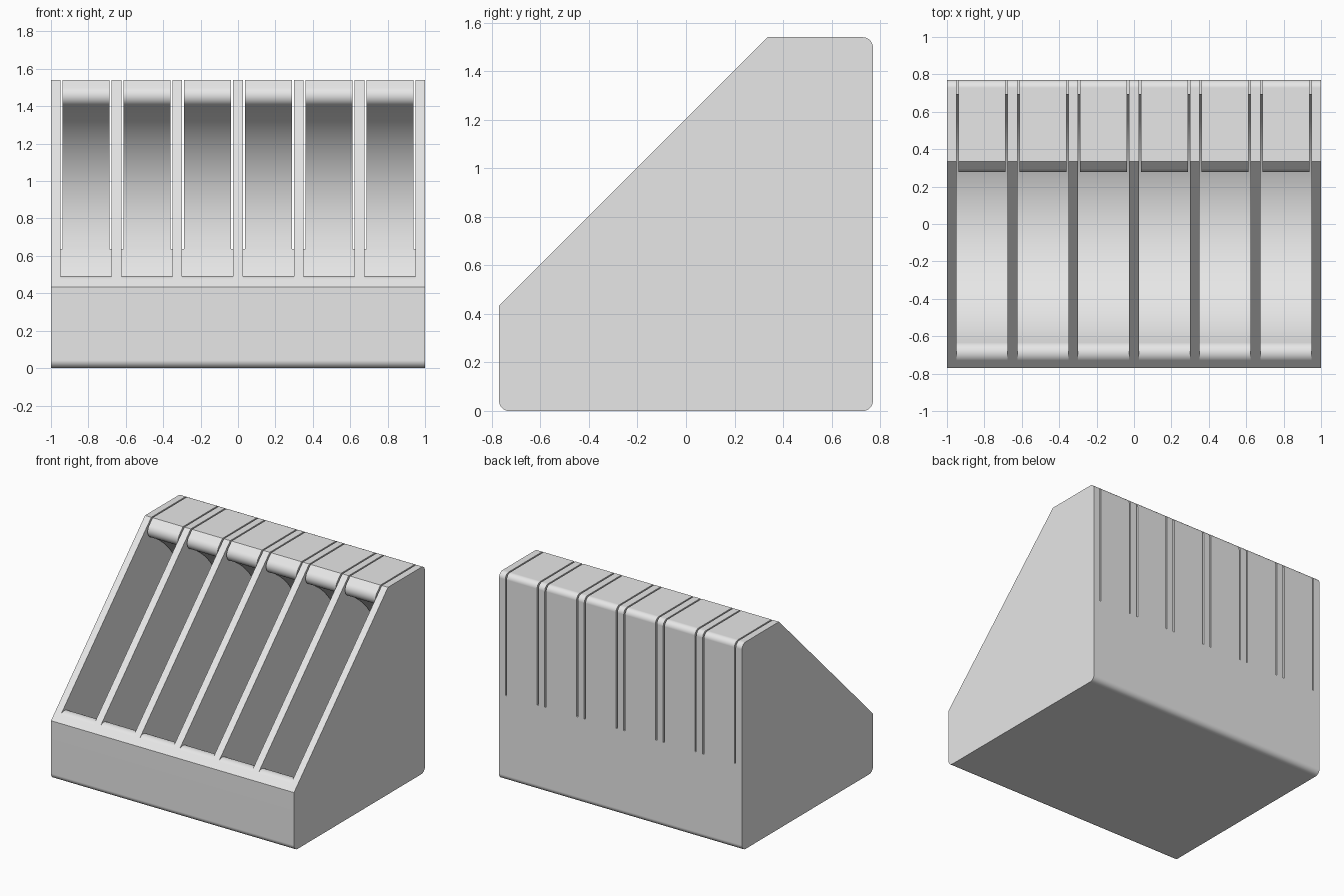
import bpy
import bmesh
from math import atan2, cos, pi, radians, sin, sqrt

if "Cube" in bpy.data.objects:
    bpy.data.objects.remove(bpy.data.objects["Cube"], do_unlink=True)

# Main sizes
DEPTH, HEIGHT = 0.77, 1.54           # half depth, full height
SLOPE = 1.205                        # slope plane is z = y + SLOPE
AXIS_Z, RADIUS = 0.77, 0.706         # round pocket
LIP = 0.059                          # rounded mouth edge
PITCH, HALF_BAY = 0.325, 0.136
SLIT, SLIT_Z = 0.0107, 0.636
bays = [(i - 2.5) * PITCH for i in range(6)]


def arc(cy, cz, r, start, end, steps):
    """Points along an arc, angles in radians."""
    angles = [start + (end - start) * i / steps for i in range(steps + 1)]
    return [(cy + r * cos(a), cz + r * sin(a)) for a in angles]


def add_prism(bm, profile, x0, x1):
    """Extrude a (y, z) profile from x0 to x1."""
    left = [bm.verts.new((x0, y, z)) for y, z in profile]
    right = [bm.verts.new((x1, y, z)) for y, z in profile]
    bm.faces.new(left)
    bm.faces.new(right[::-1])
    for i in range(len(profile)):
        j = (i + 1) % len(profile)
        bm.faces.new((left[j], left[i], right[i], right[j]))


def make_object(name, prisms):
    bm = bmesh.new()
    for profile, x0, x1 in prisms:
        add_prism(bm, profile, x0, x1)
    bmesh.ops.recalc_face_normals(bm, faces=bm.faces)
    mesh = bpy.data.meshes.new(name)
    bm.to_mesh(mesh)
    bm.free()
    obj = bpy.data.objects.new(name, mesh)
    bpy.context.collection.objects.link(obj)
    return obj


# Sloped body with rounded bottom and rear corners
R = 0.042
body_profile = (
    [(DEPTH * -1, SLOPE - DEPTH)]
    + arc(R - DEPTH, R, R, pi, 1.5 * pi, 8)
    + arc(DEPTH - R, R, R, -pi / 2, 0, 8)
    + arc(DEPTH - R, HEIGHT - R, R, 0, pi / 2, 8)
    + [(HEIGHT - SLOPE, HEIGHT)]
)
holder = make_object("holder_body", [(body_profile, -1, 1)])

# Round pocket profile, drawn along and across the slope, then turned 45 degrees
d = (SLOPE - AXIS_Z) / sqrt(2)
s = sqrt((RADIUS + LIP) ** 2 - (d - LIP) ** 2)
phi = atan2(d - LIP, s)
upper_lip = arc(s, d - LIP, LIP, pi / 2, pi + phi, 10)
bowl = arc(0, 0, RADIUS, phi, -pi - phi, 64)
lower_lip = [(-a, b) for a, b in reversed(upper_lip)]
local = [(s, d + 0.2)] + upper_lip + bowl[1:-1] + lower_lip + [(-s, d + 0.2)]
pocket_profile = [((a - b) / sqrt(2), AXIS_Z + (a + b) / sqrt(2)) for a, b in local]
pockets = make_object(
    "pocket_cutter", [(pocket_profile, x - HALF_BAY, x + HALF_BAY) for x in bays])

# Narrow slits beside each pocket, open at the top and the back
slit_profile = [(0, SLIT_Z), (1, SLIT_Z), (1, 2), (0, 2)]
slit_prisms = []
for x in bays:
    slit_prisms.append((slit_profile, x - HALF_BAY, x - HALF_BAY + SLIT))
    slit_prisms.append((slit_profile, x + HALF_BAY - SLIT, x + HALF_BAY))
slits = make_object("slit_cutter", slit_prisms)

# Cut the body, keep the result and drop the cutters
for cutter in (pockets, slits):
    cutter.hide_render = True
    mod = holder.modifiers.new(cutter.name, "BOOLEAN")
    mod.operation = "DIFFERENCE"
    mod.solver = "EXACT"
    mod.object = cutter
bpy.context.view_layer.update()
graph = bpy.context.evaluated_depsgraph_get()
cut_mesh = bpy.data.meshes.new_from_object(holder.evaluated_get(graph))
holder.modifiers.clear()
holder.data = cut_mesh
for cutter in (pockets, slits):
    bpy.data.objects.remove(cutter, do_unlink=True)

# Plain grey material
grey = bpy.data.materials.new("light_grey")
grey.use_nodes = True
colour = (0.8, 0.8, 0.8, 1)
grey.diffuse_color = colour
grey.node_tree.nodes["Principled BSDF"].inputs["Base Color"].default_value = colour
holder.data.materials.clear()
holder.data.materials.append(grey)

# Smooth curves, crisp edges, flat large faces
bpy.ops.object.select_all(action="DESELECT")
holder.select_set(True)
bpy.context.view_layer.objects.active = holder
bpy.ops.object.shade_smooth_by_angle(angle=radians(30))
weighted = holder.modifiers.new("flat_face_normals", "WEIGHTED_NORMAL")
weighted.keep_sharp = True
